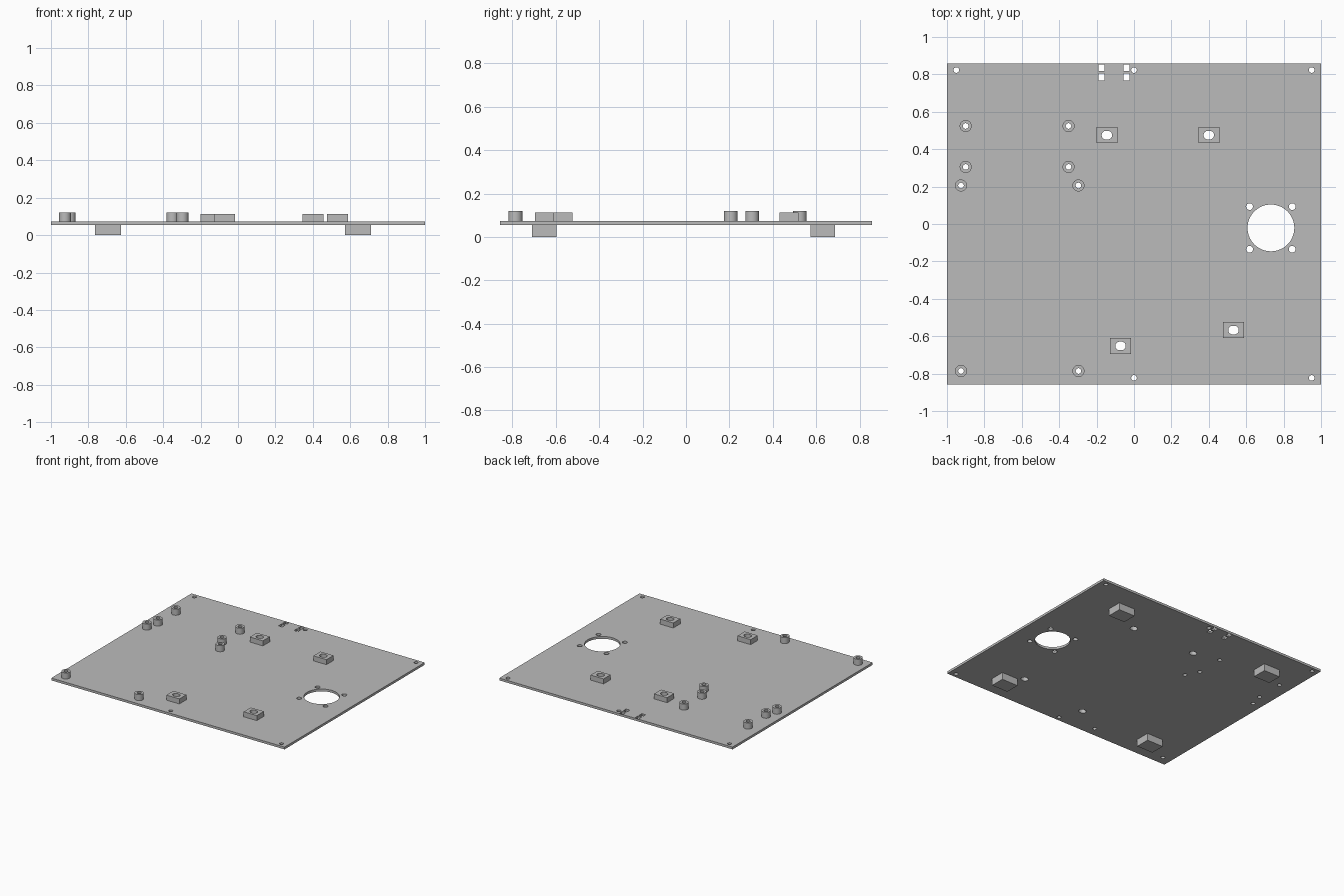
import bpy, bmesh, math
from mathutils import Matrix, Vector

cube = bpy.data.objects.get("Cube")
if cube:
    bpy.data.objects.remove(cube, do_unlink=True)

GREY = (0.5, 0.5, 0.5, 1)
mat = bpy.data.materials.new("plain grey")
mat.use_nodes = True
mat.diffuse_color = GREY
mat.node_tree.nodes["Principled BSDF"].inputs["Base Color"].default_value = GREY

PLATE_LOW, PLATE_TOP = 0.055, 0.073
BLOCK_TOP, POST_TOP = 0.112, 0.12


def add_prism(bm, outline, low, high):
    """Extrude a counter-clockwise outline from low to high."""
    face = bm.faces.new([bm.verts.new((x, y, low)) for x, y in outline])
    top = bmesh.ops.extrude_face_region(bm, geom=[face])["geom"]
    verts = [v for v in top if isinstance(v, bmesh.types.BMVert)]
    bmesh.ops.translate(bm, verts=verts, vec=(0, 0, high - low))


def rect(x, y, w, d):
    return [(x + sx * w / 2, y + sy * d / 2)
            for sx, sy in ((-1, -1), (1, -1), (1, 1), (-1, 1))]


def round_slot(x, y, r, stretch=0.0, n=32):
    pts = []
    for i in range(n):
        a = 2 * math.pi * (i + 0.5) / n
        pts.append((x + r * math.cos(a) + math.copysign(stretch, math.cos(a)),
                    y + r * math.sin(a)))
    return pts


def make(name, outlines, low, high):
    bm = bmesh.new()
    for outline in outlines:
        add_prism(bm, outline, low, high)
    bmesh.ops.recalc_face_normals(bm, faces=bm.faces)
    mesh = bpy.data.meshes.new(name)
    bm.to_mesh(mesh)
    bm.free()
    mesh.materials.append(mat)
    obj = bpy.data.objects.new(name, mesh)
    bpy.context.collection.objects.link(obj)
    return obj


def finish(obj, cutter=None):
    """Cut the holes and shade curved walls smooth."""
    bpy.ops.object.select_all(action='DESELECT')
    obj.select_set(True)
    bpy.context.view_layer.objects.active = obj
    if cutter:
        mod = obj.modifiers.new("holes", 'BOOLEAN')
        mod.operation = 'DIFFERENCE'
        mod.solver = 'EXACT'
        mod.object = cutter
        bpy.ops.object.modifier_apply(modifier=mod.name)
    bpy.ops.object.shade_smooth_by_angle(angle=math.radians(30))


# Part positions
posts = [(x, y) for x in (-0.90, -0.35) for y in (0.524, 0.305)]
posts += [(x, y) for x in (-0.925, -0.297) for y in (0.206, -0.786)]
blocks = [(-0.145, 0.475), (0.40, 0.475), (-0.072, -0.652), (0.532, -0.567)]
screws = [(-0.95, 0.823), (0, 0.823), (0.95, 0.823), (0, -0.823), (0.95, -0.823)]
fan = Vector((0.732, -0.021))

# Hole cutters
holes = [round_slot(x, y, 0.015) for x, y in posts + screws]
holes += [round_slot(x, y, 0.023, 0.005) for x, y in blocks]
holes += [round_slot(fan.x, fan.y, 0.125, n=64)]
holes += [round_slot(fan.x + sx * 0.114, fan.y + sy * 0.114, 0.018)
          for sx in (-1, 1) for sy in (-1, 1)]
holes += [rect(x, y, 0.032, 0.036) for x in (-0.175, -0.041) for y in (0.835, 0.786)]
cutter = make("hole_cutter", holes, -0.1, 0.3)
cutter.hide_render = True

# Base plate
finish(make("base_plate", [rect(0, 0, 2, 1.716)], PLATE_LOW, PLATE_TOP), cutter)

# Round standoffs
for i, (x, y) in enumerate(posts):
    finish(make(f"standoff_{i + 1}", [round_slot(x, y, 0.032)],
                PLATE_TOP, POST_TOP), cutter)

# Slotted mounting blocks
for i, (x, y) in enumerate(blocks):
    finish(make(f"mounting_block_{i + 1}", [rect(x, y, 0.112, 0.086)],
                PLATE_TOP, BLOCK_TOP), cutter)

# Feet under the plate
for side, x in (("right", -0.695), ("left", 0.642)):
    for end, y in (("front", -0.653), ("back", 0.631)):
        finish(make(f"{end}_{side}_foot", [rect(x, y, 0.14, 0.113)], 0, PLATE_LOW))

bpy.data.objects.remove(cutter, do_unlink=True)
